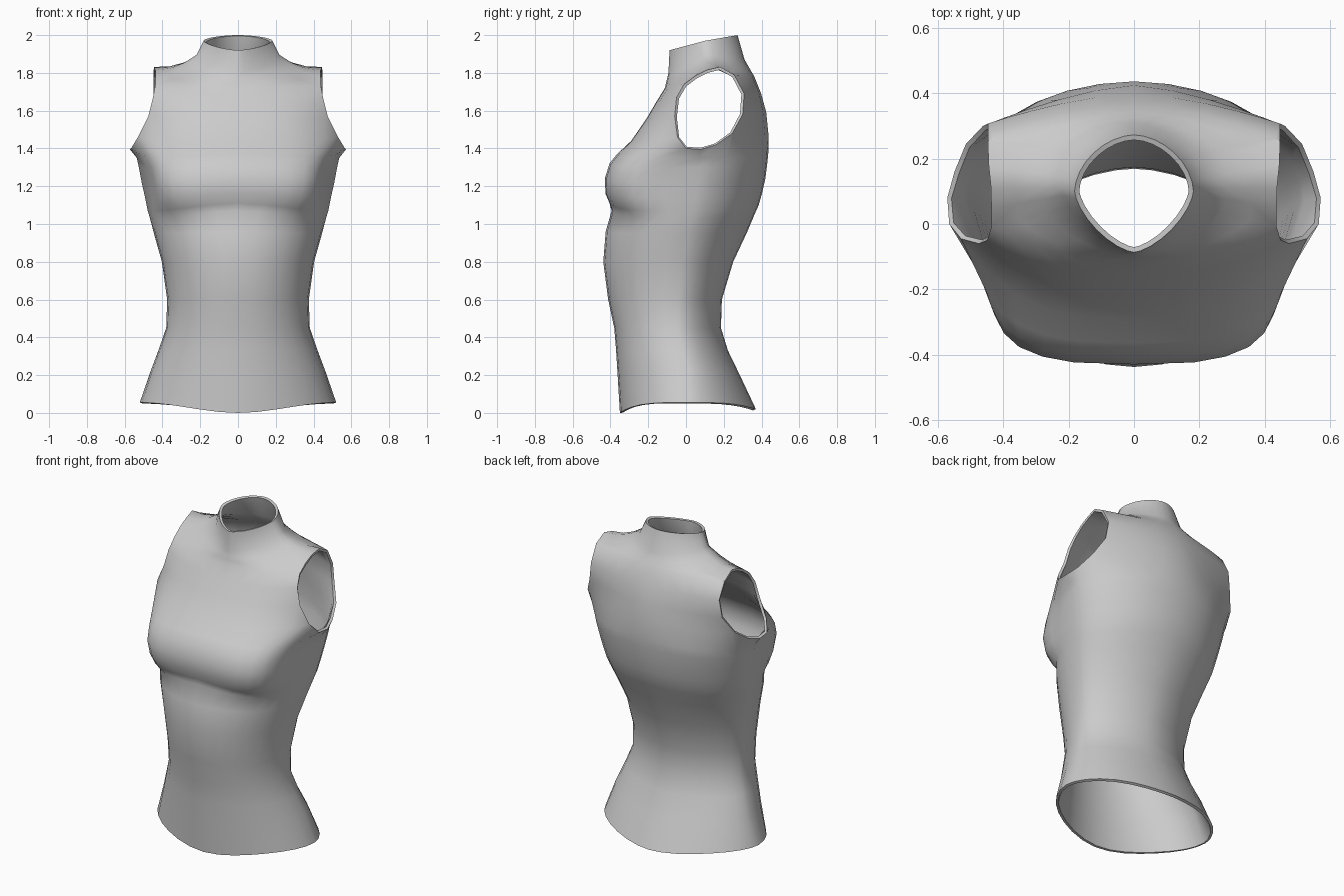
import bpy
from math import sin, cos, pi

if "Cube" in bpy.data.objects:
    bpy.data.objects.remove(bpy.data.objects["Cube"])

N, A, B = 16, 6, 10   # columns front-to-back, armhole from column A to B


def ring(zf, zs, zb, yf, ys, yb, w, nf, nb, pinch=0.0, flat=True):
    """Half cross-section (x >= 0) from front centre round to back centre."""
    pts = []
    for i in range(N + 1):
        t = pi * i / N - pi / 2
        n, yc, zc = (nf, yf, zf) if t < 0 else (nb, yb, zb)
        c = max(cos(t), 0.0) ** (2 / n)
        if i in (0, N):
            c = 0.0
        s = abs(sin(t)) ** (2 / n)
        # narrow the flank behind the bust
        k = 1 - pinch * max(0, sin(pi * min(1, s / 0.9))) if t < 0 else 1
        y = ys + (yc - ys) * s
        if flat:      # level sides, dipping at front and back centre
            z = zc + (zs - zc) * c * c * (3 - 2 * c)
        else:         # evenly tilted from front to back
            z = zs + (zc - zs) * s
        pts.append((w * c * k, y, z))
    return pts


def panel(centre, edge, k):
    """Points from the centre line out to an armhole edge point."""
    pts = []
    for i in range(A + 1):
        u = sin(pi / 2 * i / A)
        g = u ** k
        pts.append((edge[0] * u, centre[0] + (edge[1] - centre[0]) * g,
                    centre[1] + (edge[2] - centre[1]) * g))
    return pts


def chest_row(front, back, arm, kf, kb):
    """Row across the armhole; arm holds the points from column A to B."""
    f = panel(front, arm[0], kf)
    b = panel(back, arm[-1], kb)[::-1]
    mid = arm[1:-1] if len(arm) > 2 else [arm[0]] * (B - A - 1)
    return f + mid + b


# hem to bust: zf, zs, zb, yf, ys, yb, half width, front and back roundness, pinch
body = [
    (0.00, 0.055, 0.02, -.350, .02, .370, .520, 1.95, 1.75),
    (0.20, 0.22, 0.20, -.362, .01, .285, .463, 2.0, 1.75),
    (0.33, 0.34, 0.33, -.370, -.02, .222, .418, 2.05, 1.75),
    (0.45, 0.45, 0.45, -.380, -.04, .185, .380, 2.1, 1.75),
    (0.60, 0.60, 0.60, -.412, -.04, .190, .375, 2.1, 1.75),
    (0.80, 0.80, 0.80, -.438, -.02, .250, .403, 2.1, 1.8),
    (0.96, 0.95, 0.96, -.425, .01, .325, .445, 2.15, 1.85),
    (1.07, 1.03, 1.06, -.394, .03, .367, .466, 2.3, 1.9, .02),
    (1.11, 1.07, 1.10, -.405, .04, .385, .478, 2.75, 1.9, .05),
    (1.16, 1.14, 1.16, -.426, .05, .402, .492, 3.1, 1.95, .07),
    (1.24, 1.22, 1.24, -.430, .06, .420, .510, 3.2, 1.95, .09),
    (1.32, 1.30, 1.32, -.405, .07, .430, .525, 3.0, 2.0, .08),
    (1.37, 1.35, 1.38, -.365, .07, .436, .536, 2.8, 2.0, .06),
]
rows = [ring(*p) for p in body]

# chest, back and armhole
r0 = len(rows)
rows.append(chest_row((-.29, 1.44), (.437, 1.47),
                      [(.530, -.045, 1.46), (.566, 0, 1.40), (.572, .08, 1.395),
                       (.55, .16, 1.42), (.515, .245, 1.48)], 3.2, 1.7))
rows.append(chest_row((-.208, 1.56), (.425, 1.59),
                      [(.475, -.06, 1.57), (.463, .30, 1.58)], 2.8, 1.5))
rows.append(chest_row((-.155, 1.65), (.398, 1.69),
                      [(.45, -.05, 1.67), (.447, .308, 1.69)], 2.6, 1.6))
r1 = len(rows)
rows.append(chest_row((-.112, 1.72), (.362, 1.78),
                      [(.437, -.01, 1.74), (.437, .05, 1.785), (.438, .11, 1.815),
                       (.445, .18, 1.832), (.448, .255, 1.79)], 2.2, 1.7))

# shoulders to neck
base = ring(1.80, 1.895, 1.87, -.093, .11, .310, .22, 1.5, 1.8, flat=False)
for t in (0.35, 0.7):
    row = []
    for i, (p, q) in enumerate(zip(rows[r1], base)):
        sag = 0.022 * sin(pi * t) * sin(pi * i / N)
        x, y, z = (a + (b - a) * t for a, b in zip(p, q))
        row.append((x, y, z - sag))
    rows.append(row)
rows.append(base)
rows.append(ring(1.92, 1.97, 2.00, -.087, .10, .273, .182, 1.5, 1.8, flat=False))

# garment shell, armhole left open
verts = [p for row in rows for p in row]
W = N + 1
faces = []
for r in range(len(rows) - 1):
    for i in range(N):
        if r0 <= r < r1 and A <= i < B:
            continue
        faces.append((r * W + i, r * W + i + 1, (r + 1) * W + i + 1, (r + 1) * W + i))
# drop the unused points inside the armhole
used = sorted({v for f in faces for v in f})
remap = {v: k for k, v in enumerate(used)}
mesh = bpy.data.meshes.new("sleeveless_top")
mesh.from_pydata([verts[v] for v in used], [], [[remap[v] for v in f] for f in faces])
top = bpy.data.objects.new("sleeveless_top", mesh)
bpy.context.collection.objects.link(top)

# mirror and cloth thickness
mir = top.modifiers.new("mirror", 'MIRROR')
mir.use_clip = True
sol = top.modifiers.new("thickness", 'SOLIDIFY')
sol.thickness = 0.016
sol.offset = -1
bpy.context.view_layer.objects.active = top
top.select_set(True)
bpy.ops.object.convert(target='MESH')
bpy.ops.object.shade_smooth_by_angle(angle=0.8)
